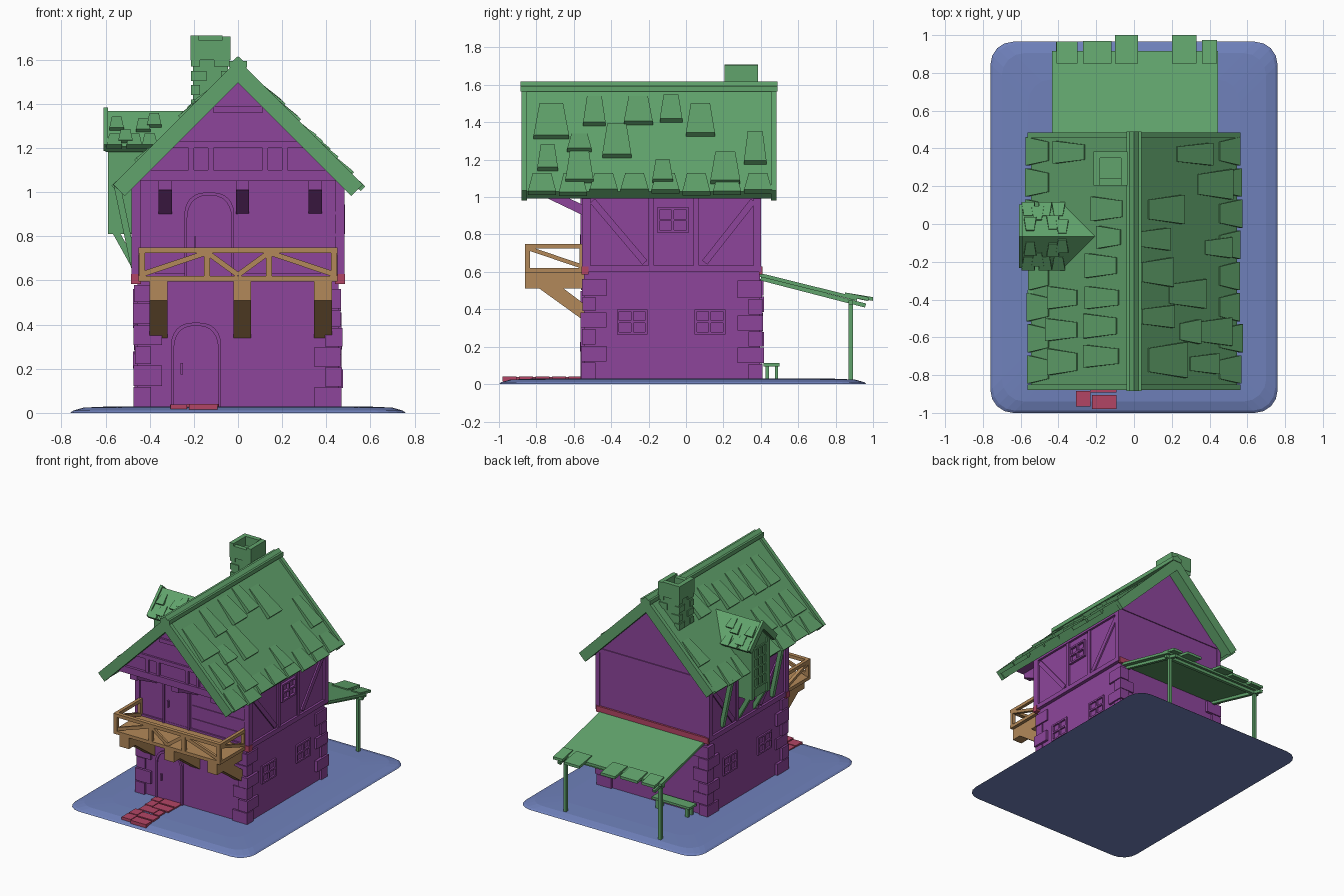
import bpy, bmesh, math, random
from mathutils import Vector

if "Cube" in bpy.data.objects:
    bpy.data.objects.remove(bpy.data.objects["Cube"])
random.seed(4)
COL = {'blue': (.16, .22, .5, 1), 'purple': (.27, .06, .33, 1), 'green': (.12, .37, .15, 1),
       'tan': (.45, .25, .1, 1), 'red': (.45, .06, .13, 1)}
MATS = {}
for k, c in COL.items():
    MATS[k] = bpy.data.materials.new(k)
    MATS[k].diffuse_color = c
C = math.sqrt(.5)


def finish(bm, name, col):
    bmesh.ops.recalc_face_normals(bm, faces=bm.faces)
    me = bpy.data.meshes.new(name)
    bm.to_mesh(me)
    bm.free()
    ob = bpy.data.objects.new(name, me)
    me.materials.append(MATS[col])
    bpy.context.collection.objects.link(ob)


def loft(bm, loops):
    rings = [[bm.verts.new(p) for p in l] for l in loops]
    n = len(rings[0])
    for a, b in zip(rings, rings[1:]):
        for i in range(n):
            bm.faces.new((a[i], a[(i + 1) % n], b[(i + 1) % n], b[i]))
    bm.faces.new(rings[0])
    bm.faces.new(rings[-1])


def prism(bm, pts, axis, a, b):
    f = {'x': lambda u, v, t: (t, u, v), 'y': lambda u, v, t: (u, t, v), 'z': lambda u, v, t: (u, v, t)}[axis]
    loft(bm, [[f(u, v, t) for u, v in pts] for t in (a, b)])


def rect(bm, axis, a, b, u0, u1, v0, v1):
    prism(bm, [(u0, v0), (u1, v0), (u1, v1), (u0, v1)], axis, a, b)


def box(bm, x0, x1, y0, y1, z0, z1):
    rect(bm, 'z', z0, z1, x0, x1, y0, y1)


def bar(bm, p, q, w, axis, a, b):
    p, q = Vector(p), Vector(q)
    d = (q - p).normalized() * w / 2
    n = Vector((-d.y, d.x))
    prism(bm, [p + n, q + n, q - n, p - n], axis, a, b)


def window(bm, axis, a, b, u0, u1, v0, v1, nu=2, nv=2, t=.013):
    for i in range(nu + 1):
        u = u0 + (u1 - u0 - t) * i / nu
        rect(bm, axis, a, b, u, u + t, v0, v1)
    for i in range(nv + 1):
        v = v0 + (v1 - v0 - t) * i / nv
        rect(bm, axis, a, b, u0, u1, v, v + t)


def tile(bm, f, u, w, d0, d1, lift=.03):
    # tapered shingle, raised at its lower end
    loft(bm, [[f(u - w * .33, d0, h), f(u + w * .33, d0, h), f(u + w / 2, d1, g), f(u - w / 2, d1, g)]
              for h, g in ((-.012, lift - .03), (.006, lift))])


def rounded(x0, x1, y0, y1, r, z):
    out = []
    for k, (cx, cy) in enumerate([(x1 - r, y1 - r), (x0 + r, y1 - r), (x0 + r, y0 + r), (x1 - r, y0 + r)]):
        for i in range(5):
            a = math.radians(90 * k + 22.5 * i)
            out.append((cx + r * math.cos(a), cy + r * math.sin(a), z))
    return out


# ground plate and path
bm = bmesh.new()
loft(bm, [rounded(-.76 + i, .76 - i, -1 + i, .965 - i, .12, z) for i, z in ((0, 0), (.012, .01), (.06, .024), (.2, .03))])
finish(bm, 'base', 'blue')
bm = bmesh.new()
for r in range(5):
    y, m = -.965 + r * .088, -.2 + random.uniform(-.05, .05)
    box(bm, -.31 + random.uniform(0, .03), m - .004, y, y + .08, .015, .037)
    box(bm, m + .004, -.08 - random.uniform(0, .03), y - .015, y + .06, .015, .04)
finish(bm, 'path', 'red')

# walls: ground floor, upper floor, overhanging attic
bm = bmesh.new()
box(bm, -.455, .455, -.545, .395, .015, .6)
box(bm, -.465, .465, -.545, .395, .6, 1.06)
prism(bm, [(-.46, 1.05), (.46, 1.05), (.0, 1.51)], 'y', -.78, .395)
finish(bm, 'walls', 'purple')

# corner stones
bm = bmesh.new()
for sx in (-1, 1):
    for y, sy in ((-.545, -1), (.395, 1)):
        z = .02
        for r in range(6):
            h = random.uniform(.075, .098)
            a, b = (.11, .06) if (r + (sx > 0)) % 2 else (.06, .12)
            o = random.uniform(.008, .022)
            xs = sorted((sx * (.455 - a), sx * (.455 + o)))
            ys = sorted((y - sy * b, y + sy * o))
            box(bm, *xs, *ys, z, min(z + h, .59))
            z += h + .006
finish(bm, 'corner_stones', 'purple')

# timber framing
bm = bmesh.new()
for s in (-1, 1):
    a, b = s * .45, s * .482
    rect(bm, 'x', a, b, -.557, -.51, .6, 1.06)
    rect(bm, 'x', a, b, .36, .402, .6, 1.06)
    rect(bm, 'x', a, b, -.557, .402, .6, .635)
    rect(bm, 'x', a, b, -.557, .402, 1.0, 1.04)
    a, b = s * .45, s * .476
    for y in (-.2, .04):
        rect(bm, 'x', a, b, y, y + .03, .63, 1.01)
    bar(bm, (-.5, .98), (-.22, .65), .035, 'x', a, b)
    bar(bm, (.36, .98), (.1, .65), .035, 'x', a, b)
    rect(bm, 'y', -.557, -.54, s * .44, s * .475, .6, 1.05)
    rect(bm, 'y', -.795, -.77, s * .11, s * .135, 1.1, 1.2)
    rect(bm, 'y', -.795, -.77, s * .2, s * .225, 1.1, 1.2)
rect(bm, 'y', -.557, -.54, -.46, .46, .6, .635)
rect(bm, 'y', -.8, -.77, -.45, .45, 1.05, 1.1)
rect(bm, 'y', -.795, -.77, -.3, .3, 1.2, 1.23)
rect(bm, 'y', -.795, -.77, -.11, .11, 1.36, 1.39)
rect(bm, 'y', .39, .402, -.46, .46, 1.04, 1.07)
for z in (.7, .8, .9):
    rect(bm, 'y', -.551, -.54, .0, .44, z, z + .012)
for x in (-.33, .02, .35):
    box(bm, x - .03, x + .03, -.79, -.54, 1.01, 1.07)
    bar(bm, (-.77, 1.035), (-.54, .925), .05, 'x', x - .03, x + .03)
finish(bm, 'timber_frame', 'purple')
bm = bmesh.new()
rect(bm, 'y', .39, .41, -.475, .475, .585, .63)
for s in (-1, 1):
    box(bm, min(s * .44, s * .486), max(s * .44, s * .486), -.56, -.52, .585, .63)
finish(bm, 'floor_beam', 'red')

# windows
bm = bmesh.new()
for s in (-1, 1):
    for y in (-.37, .045):
        window(bm, 'x', s * .45, s * .468, y, y + .165, .265, .4)
    window(bm, 'x', s * .46, s * .484, -.155, .015, .81, .945)
window(bm, 'y', .39, .408, .08, .26, .25, .39)
finish(bm, 'windows', 'purple')


# arched doors
def arch(cx, z0, h, w):
    pts = [(cx + w, z0)]
    for i in range(13):
        a = math.pi * i / 12
        pts.append((cx + w * math.copysign(abs(math.cos(a)) ** .75, math.cos(a)), z0 + h - .1 + .1 * math.sin(a)))
    return pts + [(cx - w, z0)]


for name, cx, z0, h in (('front_door', -.19, .025, .385), ('balcony_door', -.13, .6, .4)):
    bm = bmesh.new()
    prism(bm, arch(cx, z0, h - .01, .1), 'y', -.555, -.53)
    prism(bm, arch(cx, z0, h, .113) + arch(cx, z0, h - .015, .1)[::-1], 'y', -.565, -.53)
    rect(bm, 'y', -.568, -.55, cx - .07, cx - .06, z0 + .15, z0 + .2)
    finish(bm, name, 'purple')

# balcony
bm = bmesh.new()
box(bm, -.45, .45, -.86, -.54, .595, .62)
for x in (-.36, .02, .385):
    box(bm, x - .04, x + .04, -.86, -.54, .51, .6)
    prism(bm, [(-.79, .515), (-.54, .335), (-.54, .425), (-.66, .515)], 'x', x - .04, x + .04)
finish(bm, 'balcony_floor', 'tan')
bm = bmesh.new()
rect(bm, 'y', -.86, -.83, -.45, .45, .725, .75)
for x in (-.435, -.14, .14, .435):
    rect(bm, 'y', -.86, -.835, x - .014, x + .014, .61, .73)
for s in (-1, 1):
    bar(bm, (s * .43, .63), (s * .14, .727), .024, 'y', -.855, -.837)
    bar(bm, (0, .625), (s * .14, .727), .024, 'y', -.855, -.837)
    a, b = s * .425, s * .45
    rect(bm, 'x', a, b, -.86, -.55, .725, .75)
    rect(bm, 'x', a, b, -.57, -.545, .61, .75)
    bar(bm, (-.845, .727), (-.56, .63), .022, 'x', a, b)
finish(bm, 'balcony_railing', 'tan')

# main roof: slabs, gable boards, ridge
bm = bmesh.new()
chevron = lambda top, bot, e: [(0, top), (e, top - e), (e - (top - bot) / 2, top - e - (top - bot) / 2), (0, bot),
                               (-e + (top - bot) / 2, top - e - (top - bot) / 2), (-e, top - e)]
prism(bm, chevron(1.575, 1.5, .545), 'y', -.86, .475)
for y in (-.88, .455):
    prism(bm, chevron(1.6, 1.495, .565), 'y', y, y + .03)
box(bm, -.04, .04, -.885, .49, 1.565, 1.595)
prism(bm, [(-.04, 1.58), (.04, 1.58), (0, 1.617)], 'y', -.885, .49)
finish(bm, 'roof', 'green')


def slope(s):
    return lambda u, d, h: (s * (d + h) * C, u, 1.575 - (d - h) * C)


# shingles: y centre, width, distance from the ridge at top and bottom
RIGHT = [(-.72, .19, .075, .265), (-.74, .11, .295, .435), (-.49, .12, .04, .195), (-.57, .13, .24, .335),
         (-.37, .155, .185, .365), (-.255, .155, .04, .19), (-.08, .12, .03, .175), (.077, .155, .075, .25),
         (.37, .12, .225, .4), (.21, .16, .335, .505), (-.125, .11, .375, .5), (-.57, .15, .325, .5)]
LEFT = [(.38, .12, .26, .41), (.08, .13, .06, .21), (-.07, .12, .07, .18), (-.22, .13, .09, .24), (-.39, .12, .3, .44),
        (-.39, .12, .08, .24), (-.56, .12, .3, .45), (-.54, .13, .09, .25), (-.7, .12, .08, .25), (-.73, .14, .3, .44)]
bm = bmesh.new()
for s, rows in ((1, RIGHT), (-1, LEFT)):
    for y, w, a, b in rows:
        tile(bm, slope(s), y, w, a / C, b / C)
    for i in range(8):
        tile(bm, slope(s), -.77 + i * .165, .15, .45 / C, random.uniform(.545, .565) / C, .02)
finish(bm, 'roof_shingles', 'green')

# chimney, hollow at the top, with raised bricks
bm = bmesh.new()
box(bm, -.205, -.045, .215, .375, 1.25, 1.64)
for x0, x1, y0, y1, z in ((-.215, -.18, .205, .385, 1.71), (-.07, -.035, .205, .385, 1.705),
                          (-.18, -.07, .205, .24, 1.69), (-.18, -.07, .35, .385, 1.71)):
    box(bm, x0, x1, y0, y1, 1.6, z)
for i in range(5):
    z = 1.31 + i * .065
    for sx in (0, 1):
        for sy in (0, 1):
            a, b = (.07, .04) if (i + sx + sy) % 2 else (.04, .07)
            x, y = (-.053 - a + .015 if sx else -.212), (.382 - b if sy else .208)
            box(bm, x, x + a, y, y + b, z, z + .045)
finish(bm, 'chimney', 'green')

# dormer bay on the left
Y = -.065
bm = bmesh.new()
prism(bm, [(Y - .11, .81), (Y + .11, .81), (Y + .11, 1.22), (Y, 1.33), (Y - .11, 1.22)], 'x', -.575, -.3)
window(bm, 'x', -.585, -.57, Y - .08, Y + .08, .88, 1.19, 3, 4)
for s in (-1, 1):
    y = Y + s * .095
    bar(bm, (-.56, .83), (-.46, .65), .03, 'y', y - .015, y + .015)
    rect(bm, 'x', -.588, -.57, y - .015, y + .015, .81, 1.22)
    bar(bm, (-.47, .66), (-.55, 1.04), .03, 'y', Y + s * .3 - .015, Y + s * .3 + .015)
finish(bm, 'dormer', 'green')
bm = bmesh.new()
prism(bm, [(Y + u, v - .007) for u, v in chevron(1.375, 1.325, .16)], 'x', -.6, -.2)
prism(bm, [(Y + u, v) for u, v in chevron(1.385, 1.325, .168)], 'x', -.61, -.59)
for s in (-1, 1):
    f = lambda u, d, h: (u, Y + s * (d + h) * C, 1.368 - (d - h) * C)
    for u, d in ((-.55, .04), (-.43, .05), (-.51, .12), (-.38, .02)):
        tile(bm, f, u, .065, d, d + .085, .02)
    for u in (-.56, -.47, -.4):
        tile(bm, f, u, .07, .15, .235, .02)
finish(bm, 'dormer_roof', 'green')

# rear awning with posts and ragged edge
bm = bmesh.new()
prism(bm, [(.39, .575), (.39, .595), (.915, .465), (.915, .445)], 'x', -.435, .445)
for x0, x1, y in ((-.41, -.3, .965), (-.27, -.12, .97), (-.1, .02, 1.0), (.2, .33, 1.0), (.36, .44, .975)):
    prism(bm, [(.85, .472), (.85, .49), (y, .465), (y, .445)], 'x', x0, x1)
for x in (-.4, .4):
    box(bm, x - .012, x + .012, .868, .892, .02, .455)
    bar(bm, (.4, .565), (.96, .42), .022, 'x', x - .012, x + .012)
box(bm, -.43, .44, .868, .892, .425, .447)
finish(bm, 'awning', 'green')

# bench against the rear wall
bm = bmesh.new()
box(bm, -.38, -.06, .415, .5, .095, .112)
for x in (-.35, -.1):
    box(bm, x - .012, x + .012, .425, .445, .02, .1)
    box(bm, x - .012, x + .012, .475, .492, .02, .1)
finish(bm, 'bench', 'green')

for m in bpy.data.materials:
    if m.users and not m.is_grease_pencil:
        m.use_nodes = True
        m.node_tree.nodes["Principled BSDF"].inputs["Base Color"].default_value = m.diffuse_color
